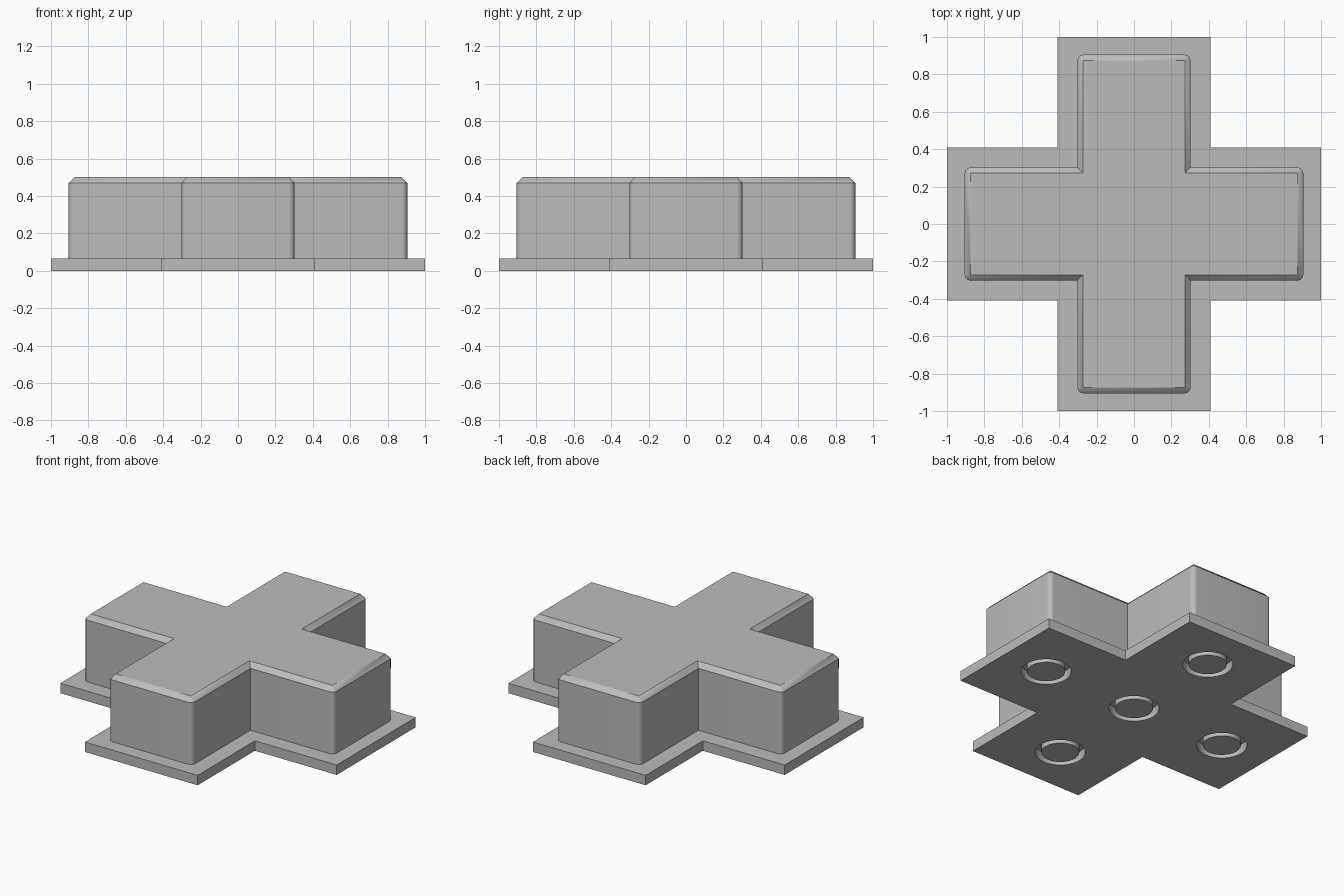
import bpy, bmesh, math
from mathutils import Vector

cube = bpy.data.objects.get("Cube")
if cube:
    bpy.data.objects.remove(cube, do_unlink=True)

grey = bpy.data.materials.new("light_grey")
grey.use_nodes = True
grey.diffuse_color = (0.5, 0.5, 0.5, 1)
grey.node_tree.nodes["Principled BSDF"].inputs["Base Color"].default_value = (0.5, 0.5, 0.5, 1)

REACH, ARM = 0.905, 0.302        # raised cross
BASE_REACH, BASE_ARM = 1.0, 0.408
BASE_H, TOP_H, BEVEL = 0.065, 0.5, 0.03
GROOVE_OUT, GROOVE_IN, GROOVE_DEPTH, GROOVE_SPACING = 0.149, 0.113, 0.06, 0.68


def make_object(name, bm):
    bmesh.ops.recalc_face_normals(bm, faces=bm.faces)
    mesh = bpy.data.meshes.new(name)
    bm.to_mesh(mesh)
    bm.free()
    mesh.materials.append(grey)
    obj = bpy.data.objects.new(name, mesh)
    bpy.context.collection.objects.link(obj)
    return obj


def activate(obj):
    bpy.ops.object.select_all(action='DESELECT')
    obj.select_set(True)
    bpy.context.view_layer.objects.active = obj


def cross_outline(reach, arm, radius=0, steps=8):
    """Plus-shaped outline, with optional rounding of the outer corners."""
    points = []
    for quarter in range(4):
        turn = quarter * math.pi / 2
        for x, y, start in ((reach, -arm, -math.pi / 2), (reach, arm, 0)):
            centre = Vector((x - radius, y - math.copysign(radius, y)))
            for i in range(steps + 1 if radius else 1):
                a = start + i * math.pi / 2 / steps
                p = centre + radius * Vector((math.cos(a), math.sin(a)))
                points.append((p.x * math.cos(turn) - p.y * math.sin(turn),
                               p.x * math.sin(turn) + p.y * math.cos(turn)))
        points.append((arm * (math.cos(turn) - math.sin(turn)),
                       arm * (math.sin(turn) + math.cos(turn))))
    return points


def loft(bm, loops, cap=True):
    """Bridge matching loops of 3D points, and cap or close the stack."""
    rings = [[bm.verts.new(p) for p in loop] for loop in loops]
    pairs = list(zip(rings, rings[1:]))
    if cap:
        bm.faces.new(rings[0])
        bm.faces.new(rings[-1])
    else:
        pairs.append((rings[-1], rings[0]))
    for low, high in pairs:
        for i in range(len(low)):
            j = (i + 1) % len(low)
            bm.faces.new((low[i], low[j], high[j], high[i]))


def level(points, z):
    return [(x, y, z) for x, y in points]


# Raised cross with rounded outer corners and a chamfered top
bm = bmesh.new()
outline = cross_outline(REACH, ARM, BEVEL)
# Each rounded corner narrows to a sharp corner at the top
steps = 8
inner = []
for x, y in cross_outline(REACH - BEVEL, ARM - BEVEL):
    is_tip = max(abs(x), abs(y)) > ARM
    inner += [(x, y)] * (steps + 1 if is_tip else 1)
loft(bm, [level(outline, BASE_H), level(outline, TOP_H - BEVEL), level(inner, TOP_H)])
bmesh.ops.remove_doubles(bm, verts=bm.verts, dist=0.0001)
raised_cross = make_object("raised_cross", bm)

# Flat flange
bm = bmesh.new()
outline = cross_outline(BASE_REACH, BASE_ARM)
loft(bm, [level(outline, 0), level(outline, BASE_H)])
flange = make_object("base_flange", bm)

# Ring grooves in the underside: centre and each arm
bm = bmesh.new()
d = GROOVE_SPACING
for cx, cy in ((0, 0), (d, 0), (-d, 0), (0, d), (0, -d)):
    def circle(r, z):
        return [(cx + r * math.cos(math.tau * i / 48),
                 cy + r * math.sin(math.tau * i / 48), z) for i in range(48)]
    loft(bm, [circle(GROOVE_OUT, -0.1), circle(GROOVE_OUT, GROOVE_DEPTH),
              circle(GROOVE_IN, GROOVE_DEPTH), circle(GROOVE_IN, -0.1)], cap=False)
cutter = make_object("groove_cutter", bm)
cutter.hide_render = True
cut = flange.modifiers.new("grooves", 'BOOLEAN')
cut.operation, cut.solver, cut.object = 'DIFFERENCE', 'EXACT', cutter
activate(flange)
bpy.ops.object.modifier_apply(modifier=cut.name)
bpy.data.objects.remove(cutter, do_unlink=True)

for obj in (raised_cross, flange):
    activate(obj)
    bpy.ops.object.shade_smooth_by_angle(angle=math.radians(30))
